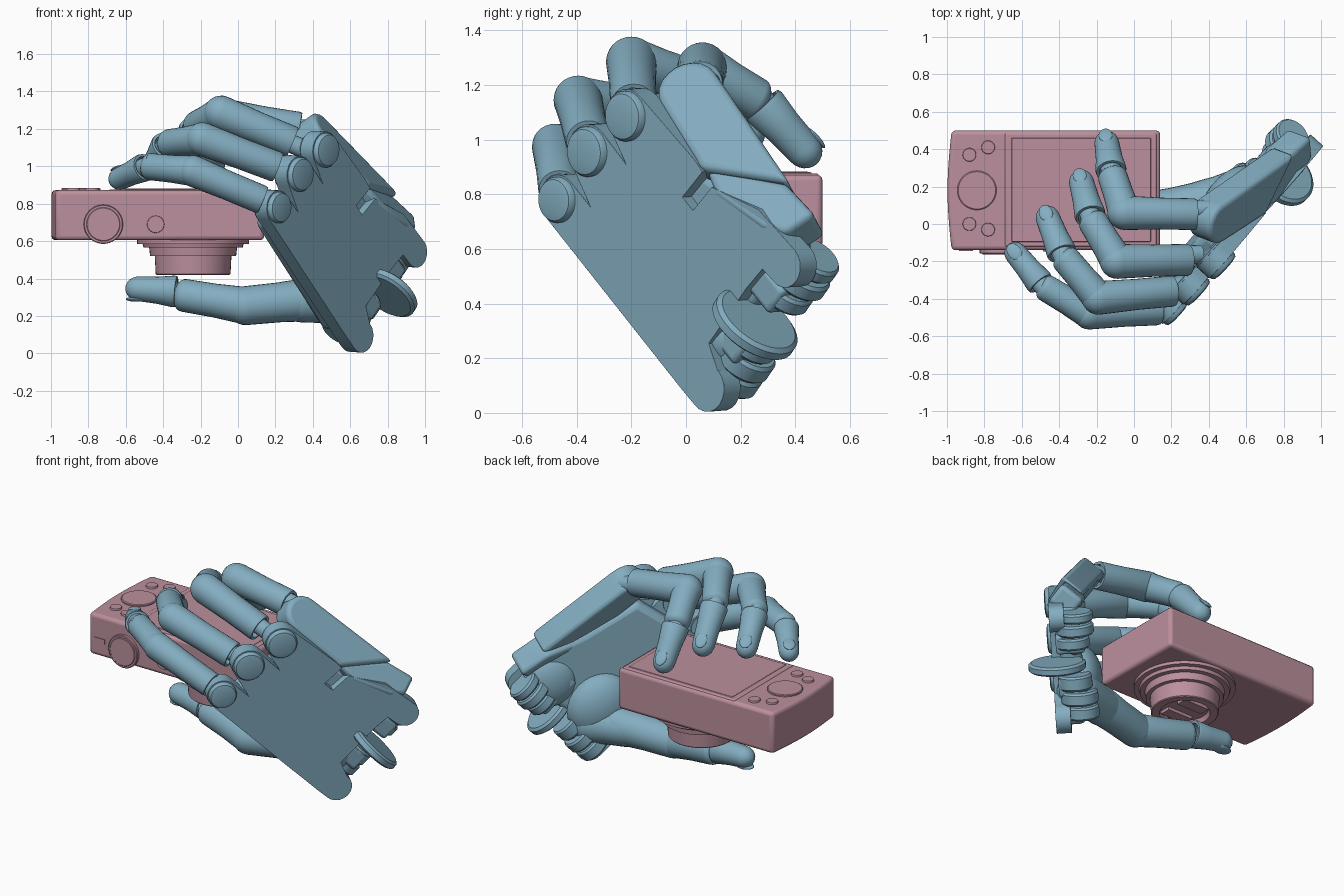
import bpy, bmesh
from math import sin, cos, pi, radians
from mathutils import Vector, Matrix

if "Cube" in bpy.data.objects:
    bpy.data.objects.remove(bpy.data.objects["Cube"])

def mat(name, c):
    m = bpy.data.materials.new(name)
    m.diffuse_color = (*c, 1)
    m.use_nodes = True
    m.node_tree.nodes["Principled BSDF"].inputs["Base Color"].default_value = m.diffuse_color
    return m
BLUE = mat("hand_blue", (.23, .42, .53))
PINK = mat("camera_pink", (.50, .28, .34))

def finish(name, bm, m, M=None, bevel=0, angle=35):
    bmesh.ops.recalc_face_normals(bm, faces=bm.faces)
    me = bpy.data.meshes.new(name)
    bm.to_mesh(me); bm.free()
    ob = bpy.data.objects.new(name, me)
    bpy.context.collection.objects.link(ob)
    if M is not None:
        ob.matrix_world = M
    me.materials.append(m)
    if bevel:
        b = ob.modifiers.new("bevel", 'BEVEL')
        b.width, b.segments, b.limit_method = bevel, 3, 'ANGLE'
    for o in bpy.context.selected_objects: o.select_set(False)
    bpy.context.view_layer.objects.active = ob
    ob.select_set(True)
    bpy.ops.object.shade_smooth_by_angle(angle=radians(angle))
    return ob

def prism(name, pts, z0, z1, m, M=None, bevel=0):
    bm = bmesh.new()
    f = bm.faces.new([bm.verts.new((x, y, z0)) for x, y in pts])
    r = bmesh.ops.extrude_face_region(bm, geom=[f])
    vs = [g for g in r['geom'] if isinstance(g, bmesh.types.BMVert)]
    bmesh.ops.translate(bm, verts=vs, vec=(0, 0, z1 - z0))
    bm.faces.new(list(reversed([x for x in bm.verts if x not in vs]))) if not f.is_valid else None
    return finish(name, bm, m, M, bevel)

def rect(x0, x1, y0, y1):
    return [(x0, y0), (x1, y0), (x1, y1), (x0, y1)]

def arc(cx, cy, r, a0, a1, n=10):
    return [(cx + r*cos(radians(a0+(a1-a0)*i/n)), cy + r*sin(radians(a0+(a1-a0)*i/n))) for i in range(n+1)]

def lathe(name, prof, m, M, n=40):
    """Rings of (height, radius) around local z, closed at both ends."""
    bm = bmesh.new()
    rings = [[bm.verts.new((r*cos(2*pi*i/n), r*sin(2*pi*i/n), h)) for i in range(n)] for h, r in prof]
    for a, b in zip(rings, rings[1:]):
        for i in range(n):
            bm.faces.new((a[i], a[(i+1) % n], b[(i+1) % n], b[i]))
    bm.faces.new(rings[0]); bm.faces.new(rings[-1])
    return finish(name, bm, m, M)

def along(p, d):
    return Matrix.Translation(p) @ Vector(d).to_track_quat('Z', 'Y').to_matrix().to_4x4()

def frame(o, across, up):
    """Local x across, y up the hand, z out of the back of the hand."""
    u = Vector(up).normalized()
    v = Vector(across); v = (v - u*v.dot(u)).normalized()
    M = Matrix((v, u, v.cross(u))).transposed().to_4x4()
    M.translation = o
    return M

def phalanx(name, p, q, r0, r1, hollow=False, tip=1.0):
    """Tapered finger link from p to q, round ended or with an open socket."""
    p, q = Vector(p), Vector(q)
    L = (q - p).length
    k = [i*pi/12 for i in range(6)]
    prof = [(.09, r0*.72), (0, r0*.78), (0, r0*.96), (.015, r0)] if hollow else [(-r0*cos(a), max(.004, r0*sin(a))) for a in k] + [(0, r0)]
    prof += [(L*.5, (r0+r1)*.48), (L, r1)] + [(L + tip*r1*sin(a), r1*cos(a)) for a in k[1:]] + [(L + tip*r1, .004)]
    return lathe(name, prof, BLUE, along(p, q - p), 28)

def blob(name, c, s, M=None):
    bm = bmesh.new()
    bmesh.ops.create_uvsphere(bm, u_segments=28, v_segments=16, radius=1,
                              matrix=Matrix.Translation(c) @ Matrix.Diagonal((*s, 1)))
    return finish(name, bm, BLUE, M)

# ---------- camera ----------
body = [(.14, -.14), (.14, .5)] + [(-.975 - .022*sin(pi*i/10), .5 - .064*i) for i in range(11)]
prism("camera_body", body, .605, .872, PINK, bevel=.022)
prism("screen_frame", rect(-.69, .12, -.12, .485), .86, .877, PINK, bevel=.008)
prism("screen_glass", rect(-.655, .09, -.095, .46), .865, .881, PINK, bevel=.004)
for i, (x, y, r) in enumerate([(-.84, .18, .105), (-.88, .37, .036), (-.78, .41, .036), (-.88, 0, .036), (-.78, -.03, .036)]):
    lathe(f"top_button_{i}", [(0, r), (.018, r), (.022, r*.95)], PINK, Matrix.Translation((x, y, .861)))
for name, x, r, h in [("mode_dial", -.72, .105, .02), ("mode_dial_cap", -.72, .09, .026), ("shutter_button", -.44, .046, .009)]:
    lathe(name, [(0, r), (h, r), (h + .003, r*.96)], PINK, along((x, -.135, .69), (0, -1, 0)))
FRONT = Matrix.Translation((0, -.138, 0)) @ Matrix.Rotation(pi/2, 4, 'X')
prism("side_slot", rect(-.935, -.86, .695, .725), -.01, .006, PINK, FRONT)
prism("power_light", rect(-.32, -.305, .69, .73), -.01, .006, PINK, FRONT)
lathe("lens_barrel", [(0, .3), (.03, .3), (.03, .27), (.05, .265), (.05, .235), (.095, .23), (.095, .205), (.19, .2),
                      (.195, .195), (.195, .15), (.165, .14)], PINK, along((-.24, .18, .615), (0, 0, -1)), 48)
for s in (-1, 1):
    prism(f"lens_shutter_{s}", rect(-.33, -.15, .18 + s*.075 - .035, .18 + s*.075 + .035), .43, .455, PINK)

# ---------- palm ----------
P = frame((.65, .06, .07), (.499, .489, .716), (-.458, -.552, .697))
n = P.col[2].to_3d()
lobes = [(.033, .985, .092), (.27, .995, .1), (.5, .945, .1)]
plate = ([(-.06, .1)] + arc(*lobes[0], 180, 0) + [(.125, .855)] + arc(*lobes[1], 175, 0)
         + [(.365, .83)] + arc(*lobes[2], 175, 0) + [(.615, .6), (.61, .54), (.47, .55), (.47, .48), (.6, .47), (.70, .25)]
         + arc(.635, .02, .08, 0, -180) + [(.55, .09), (.44, .1), (.16, .1), (.115, 0)] + arc(.03, 0, .088, 0, -180))
prism("palm_back", plate, -.09, 0, BLUE, P, .014)
# rounded knuckle caps on the lobes
for i, (x, y, r) in enumerate(lobes):
    r -= .008
    lathe(f"knuckle_cap_{i}", [(-.1, r), (.012, r), (.026, r*.9), (.032, r*.6)], BLUE, P @ Matrix.Translation((x, y, 0)))
prism("palm_inner", [(-.045, .1), (-.035, .93), (.2, .9), (.5, .85), (.6, .5), (.70, .25), (.68, .05)], -.18, -.05, BLUE, P, .04)
blob("thumb_mound", (.21, .24, -.17), (.19, .21, .12), P)
blob("heel_mound", (.53, .15, -.14), (.16, .16, .08), P)

# index metacarpal, tilted inwards from the back plate, with the thumb-side wall below it
Q = frame((.71, .05, .90), (.0, .87, .46), (-.627, -.407, .661))
prism("index_metacarpal", [(0, .0)] + arc(.115, .36, .115, 180, 0) + [(.25, -.26)], -.16, .0, BLUE, Q, .025)
prism("wrist_side_wall", [(.02, .02), (.24, -.24), (.27, -.43), (.14, -.44), (.08, -.36), (.0, -.12)], -.19, -.03, BLUE, Q, .025)

# wrist hinges
def hinge(name, x0, x1, r, y=0.02, z=-.12):
    L = x1 - x0
    lathe(name, [(0, r*.9), (.012, r), (L - .012, r), (L, r*.9)], BLUE, P @ along((x0, y, z), (1, 0, 0)))
for i, (a, b, r, z) in enumerate([(.02, .1, .1, -.16), (.11, .19, .11, -.15), (.2, .29, .1, -.13),
                                  (.45, .52, .1, -.13), (.53, .6, .11, -.15), (.61, .67, .1, -.16)]):
    hinge(f"wrist_hinge_{i}", a, b, r, .03, z)
hinge("wrist_disc", .325, .38, .17, .0, -.03)
for i, x in enumerate((.22, .48)):
    prism(f"wrist_strap_{i}", rect(x - .06, x + .06, -.02, .25), -.2, -.03, BLUE, P, .02)

# ---------- fingers: knuckle, two joints, tip, thickness ----------
fingers = {
    "index": [(.43, .05, 1.19), (-.05, .06, 1.265), (-.12, .27, 1.14), (-.145, .43, .965), .092],
    "middle": [(.385, -.19, 1.09), (-.09, -.20, 1.285), (-.23, .03, 1.21), (-.28, .22, 1.03), .093],
    "ring": [(.305, -.35, .96), (-.19, -.395, 1.145), (-.38, -.17, 1.12), (-.46, .03, .99), .09],
    "little": [(.225, -.46, .78), (-.24, -.48, .975), (-.49, -.33, 1.0), (-.63, -.16, .935), .084]}
for name, (a, b, c, d, r) in fingers.items():
    a, b, c, d = map(Vector, (a, b, c, d))
    f = (b - a).normalized()
    lathe(name + "_knuckle_link", [(0, r*.55), (.24, r*.5)], BLUE, along(a - n*.04, b - a), 20)
    phalanx(name + "_proximal", a + f*.1, b, r*.92, r, hollow=True)
    phalanx(name + "_middle", b, c - (c - b)*.08, r*.97, r*.86, tip=.6)
    g = (d - c).normalized()
    phalanx(name + "_distal", c + g*.015, d, r*.9, r*.72, hollow=True, tip=1.1)
    lathe(name + "_end_joint", [(-.06, r*.6), (.08, r*.6)], BLUE, along(c, g), 20)
    up = Vector((0, 0, 1)); up = (up - g*up.dot(g)).normalized()
    blob(name + "_nail", (0, 0, 0), (.037, .012, .05),
         Matrix.Translation(d + up*r*.67) @ Matrix((g.cross(-up), up, g)).transposed().to_4x4())

# ---------- thumb ----------
phalanx("thumb_base", (.57, .17, .28), (.34, .11, .28), .13, .115)
phalanx("thumb_proximal", (.40, .12, .29), (.04, .06, .255), .118, .104)
phalanx("thumb_middle", (.04, .06, .255), (-.29, .13, .31), .1, .088, tip=.6)
phalanx("thumb_distal", (-.33, .14, .33), (-.53, .165, .345), .085, .066, hollow=True, tip=1.1)
blob("thumb_nail", (-.54, .165, .29), (.06, .045, .014))
